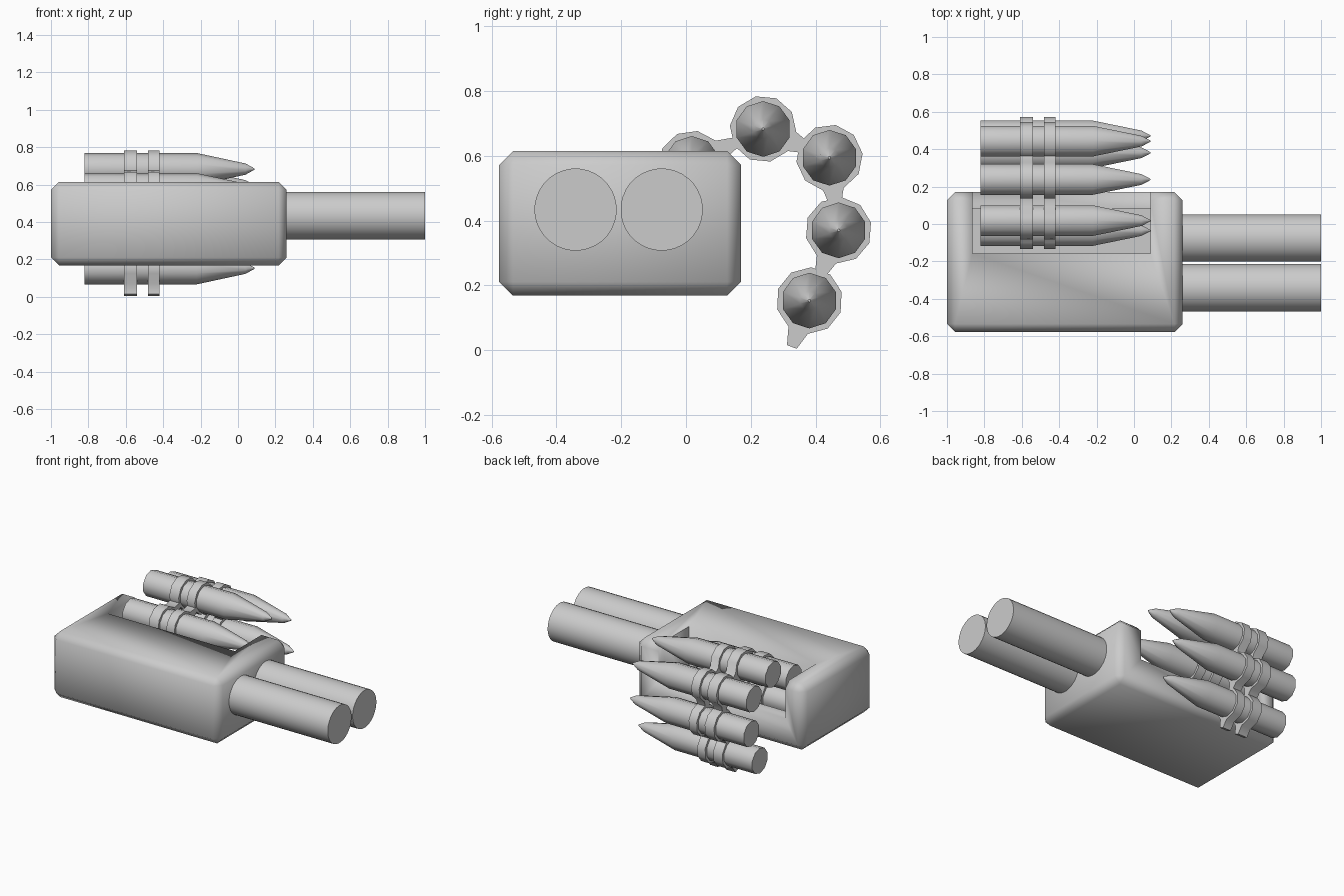
import bpy, bmesh
from math import sin, cos, pi, atan2, radians

if "Cube" in bpy.data.objects:
    bpy.data.objects.remove(bpy.data.objects["Cube"])


def finish(name, bm, angle=40):
    bmesh.ops.recalc_face_normals(bm, faces=bm.faces)
    me = bpy.data.meshes.new(name)
    bm.to_mesh(me)
    bm.free()
    ob = bpy.data.objects.new(name, me)
    bpy.context.collection.objects.link(ob)
    bpy.ops.object.select_all(action='DESELECT')
    ob.select_set(True)
    bpy.context.view_layer.objects.active = ob
    bpy.ops.object.shade_smooth_by_angle(angle=radians(angle))
    return ob


def prism(bm, pts, x0, x1):
    """Extrude a (y, z) outline along x."""
    face = bm.faces.new([bm.verts.new((x0, y, z)) for y, z in pts])
    ext = bmesh.ops.extrude_face_region(bm, geom=[face])
    moved = [v for v in ext['geom'] if isinstance(v, bmesh.types.BMVert)]
    bmesh.ops.translate(bm, verts=moved, vec=(x1 - x0, 0, 0))


def turned(name, profile, cy, cz, n):
    """Lathe an (x, radius) profile about an axis parallel to x."""
    bm = bmesh.new()
    rings = [[bm.verts.new((x, cy + r * cos(2 * pi * (i + .5) / n),
                            cz + r * sin(2 * pi * (i + .5) / n))) for i in range(n)]
             for x, r in profile]
    for a, b in zip(rings, rings[1:]):
        for i in range(n):
            j = (i + 1) % n
            bm.faces.new((a[i], a[j], b[j], b[i]))
    bm.faces.new(rings[0])
    bm.faces.new(rings[-1])
    return finish(name, bm)


# Receiver housing with chamfered edges
bm = bmesh.new()
prism(bm, [(-.577, .168), (.17, .168), (.17, .615), (-.577, .615)], -1, .26)
bmesh.ops.bevel(bm, geom=bm.edges[:], offset=.043, segments=1, affect='EDGES')
body = finish("receiver_housing", bm, 60)

# Feed slot, open at the top and back, with a ledge at the back
bm = bmesh.new()
prism(bm, [(-.158, .24), (.08, .24), (.08, .37), (.4, .37), (.4, .8), (-.158, .8)],
      -.863, .087)
cutter = finish("feed_slot_cutter", bm)
cutter.hide_render = True
cutter.hide_set(True)
cut = body.modifiers.new("feed_slot", 'BOOLEAN')
cut.operation = 'DIFFERENCE'
cut.solver = 'EXACT'
cut.object = cutter

# Twin barrels
for i, y in enumerate((-.341, -.075)):
    turned(f"barrel_{i + 1}", [(.2, .127), (1, .127)], y, .434, 32)

# Belt of cartridges, from inside the slot to the hanging end
path = [(-.035, .375), (.018, .575), (.238, .683), (.443, .594), (.471, .37), (.381, .153)]
shell = [(-.82, .086), (-.22, .086), (.04, .03), (.087, .004)]
for i, (y, z) in enumerate(path):
    turned(f"cartridge_{i + 1}", shell, y, z, 10)

    # Pair of link bands, each with a tail towards the next cartridge
    ny, nz = path[i + 1] if i < 5 else (y - .055, z - .145)
    a = atan2(nz - z, ny - y)
    outline = [(.103 * cos(radians(18 + 36 * k)), .103 * sin(radians(18 + 36 * k)))
               for k in range(10)] + [(.153, -.016), (.153, .016)]
    pts = [(y + u * cos(a) - v * sin(a), z + u * sin(a) + v * cos(a)) for u, v in outline]
    bm = bmesh.new()
    for x0, x1 in ((-.61, -.54), (-.48, -.42)):
        prism(bm, pts, x0, x1)
    finish(f"belt_link_{i + 1}", bm)
